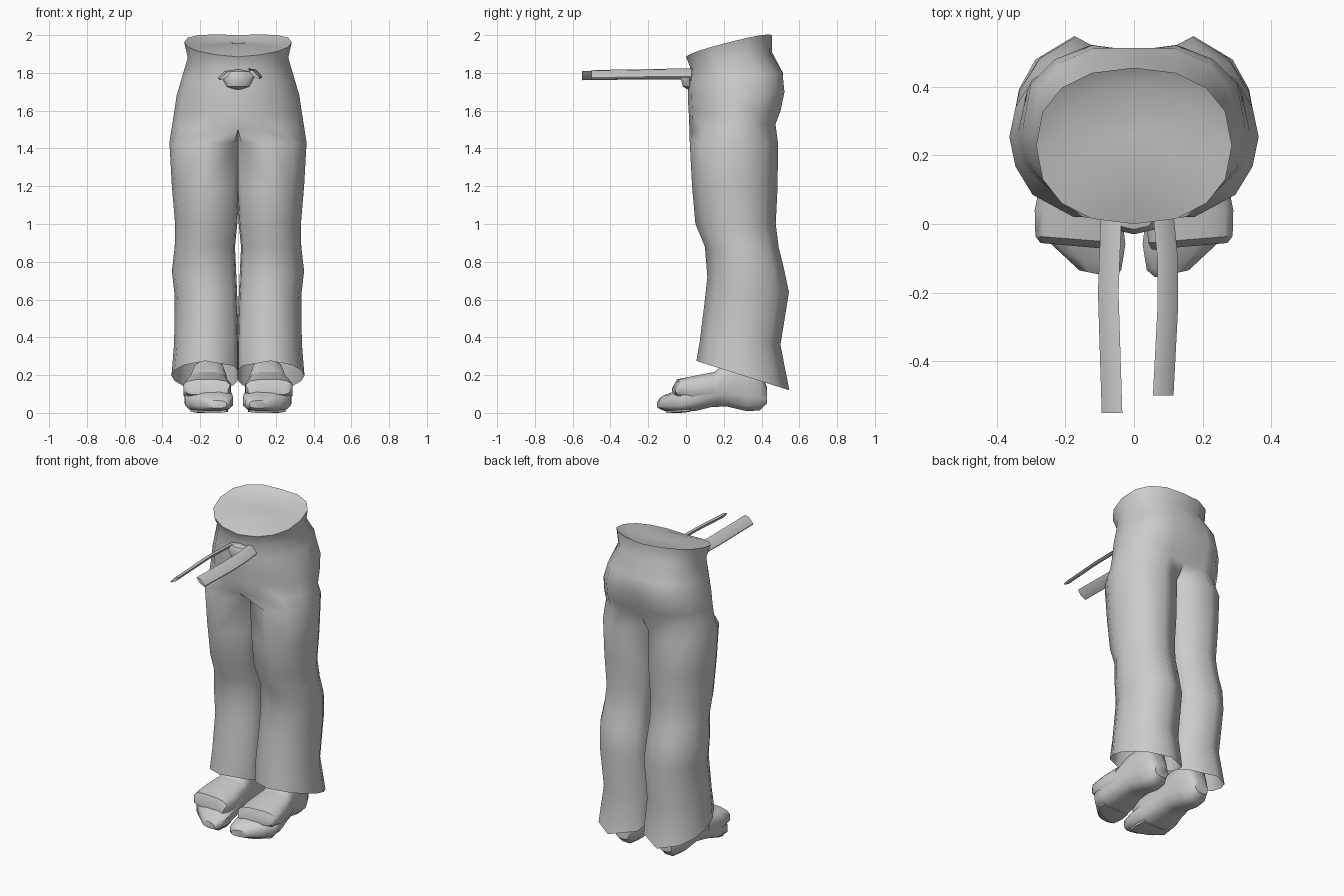
import bpy, bmesh
from math import sin, cos, radians, pi

if "Cube" in bpy.data.objects:
    bpy.data.objects.remove(bpy.data.objects["Cube"])


def power(v, p):
    return (abs(v) ** p) * (1 if v >= 0 else -1)


def finish(bm, name, mirror=True, angle=45):
    if mirror:
        bmesh.ops.mirror(bm, geom=bm.verts[:] + bm.edges[:] + bm.faces[:],
                         axis='X', merge_dist=0.001)
    bmesh.ops.recalc_face_normals(bm, faces=bm.faces[:])
    me = bpy.data.meshes.new(name)
    bm.to_mesh(me)
    bm.free()
    ob = bpy.data.objects.new(name, me)
    bpy.context.collection.objects.link(ob)
    bpy.ops.object.select_all(action='DESELECT')
    ob.select_set(True)
    bpy.context.view_layer.objects.active = ob
    bpy.ops.object.shade_smooth_by_angle(angle=radians(angle))
    return ob


def bridge(bm, a, b, closed=True):
    n = len(a)
    for i in range(n if closed else n - 1):
        j = (i + 1) % n
        bm.faces.new((a[i], a[j], b[j], b[i]))


# Trousers: half hip rings flow into full leg rings, then mirrored
def hip_ring(bm, zf, zb, hx, yf, yb, cleft, p, full, lift=0):
    ring = []
    for i in range(9):
        a = -pi / 2 + pi * i / 8
        x = 0 if i in (0, 8) else hx * power(cos(a), p)
        s = sin(a)
        # full: fuller cheeks at the back of the hips
        t = 0.5 + 0.5 * power(s, full if s > 0 else p)
        y = yf + (yb - yf) * t - (cleft if i == 8 else 0)
        ring.append(bm.verts.new((x, y, zf + (zb - zf) * t + lift * cos(a))))
    return ring


def leg_ring(bm, zf, zb, xi, xo, yf, yb):
    angles = [-140, -90, -48, -24, 0, 24, 48, 90, 140, 160, 180, 200]
    ring = []
    for d in angles:
        a = radians(d)
        outer = abs(d) < 90
        x = (xi + xo) / 2 + (xo - xi) / 2 * power(cos(a), 1.12 if outer else .65)
        t = 0.5 + 0.5 * power(sin(a), 1.1 if outer else .9)
        ring.append(bm.verts.new((x, yf + (yb - yf) * t, zf + (zb - zf) * t)))
    return ring


hips = [(1.885, 2.00, .285, .0, .455, 0, .88, .85, .02),
        (1.83, 1.91, .266, .022, .455, 0, .9, .85, .01),
        (1.75, 1.80, .297, .01, .525, .012, .95, .7), (1.66, 1.70, .325, .01, .535, .03, 1, .68),
        (1.58, 1.60, .338, .015, .515, .045, 1.05, .75), (1.50, 1.53, .350, .018, .49, .035, 1.08, .9)]
legs = [(1.43, 1.43, -.012, .363, .02, .487), (1.2, 1.2, -.008, .35, .032, .485),
        (1.0, 1.0, .004, .333, .05, .475), (.88, .88, .016, .335, .10, .49),
        (.72, .78, .010, .350, .113, .515), (.60, .64, .004, .335, .10, .545),
        (.38, .36, -.003, .338, .073, .50), (.275, .12, -.004, .352, .055, .547)]
bm = bmesh.new()
rings = [hip_ring(bm, *h) for h in hips]
for a, b in zip(rings, rings[1:]):
    bridge(bm, a, b, False)
front, back = rings[-1][0].co, rings[-1][8].co
under = [bm.verts.new((0, back.y + (front.y - back.y) * t, 1.51 - .03 * sin(pi * t)))
         for t in (.25, .5, .75)]
prev = rings[-1] + under
for l in legs:
    ring = leg_ring(bm, *l)
    bridge(bm, prev, ring)
    prev = ring
# Softly domed surface closing the waist
dome = hip_ring(bm, 1.92, 1.965, .2, .08, .40, 0, .95, .95)
bridge(bm, rings[0], dome, False)
mid = bm.verts.new((0, .26, 1.958))
for a, b in zip(dome, dome[1:]):
    bm.faces.new((a, b, mid))
finish(bm, "trousers", angle=65)


# Feet and straps: superellipse sections lofted along y
def loft_y(name, sections, p, n=12):
    bm = bmesh.new()
    prev = None
    for y, xi, xo, zb, zt, lean in sections:
        ring = []
        for i in range(n):
            a = 2 * pi * (i + .5) / n
            u, v = power(cos(a), p), power(sin(a), p)
            z = (zb + zt) / 2 + (zt - zb) / 2 * v
            ring.append(bm.verts.new(((xi + xo) / 2 + (xo - xi) / 2 * u,
                                      y + lean * u, z)))
        if prev:
            bridge(bm, prev, ring)
        else:
            bm.faces.new(ring)
        prev = ring
    bm.faces.new(prev)
    finish(bm, name)


loft_y("feet", [(-.145, .06, .16, .025, .065, .01), (-.105, .035, .225, .01, .095, .03),
                (-.04, .022, .285, .005, .12, .02), (.05, .035, .285, .008, .16, 0),
                (.14, .05, .27, .03, .21, 0), (.22, .06, .25, .03, .28, 0),
                (.32, .065, .24, .006, .29, 0), (.39, .08, .225, .01, .25, 0),
                (.43, .105, .20, .05, .13, 0)], .7)
loft_y("sandal_straps", [(-.065, .05, .275, .095, .135, .01), (-.045, .038, .29, .08, .178, .01),
                         (.04, .034, .292, .05, .197, 0), (.15, .053, .27, .06, .218, 0)], .65)
loft_y("soles", [(-.09, .06, .20, 0, .03, .02), (-.03, .05, .255, 0, .03, .01),
                 (.02, .06, .25, .005, .03, 0)], .5, 8)


# Drawstrings: tilted flat ribbons reaching forward
def drawstring(name, side, path):
    bm = bmesh.new()
    prev = None
    section = [(-.030, .022), (-.004, .018), (.030, -.018), (.026, -.026), (-.008, -.008)]
    for x, y, z in path:
        ring = [bm.verts.new((x + side * u, y, z + w)) for u, w in section]
        if prev:
            bridge(bm, prev, ring)
        else:
            bm.faces.new(ring)
        prev = ring
    bm.faces.new(prev)
    finish(bm, name, False, 55)


drawstring("drawstring_left", -1, [(-.066, .03, 1.79), (-.075, -.2, 1.792), (-.064, -.55, 1.787)])
drawstring("drawstring_right", 1, [(.085, .03, 1.80), (.098, -.1, 1.80), (.098, -.25, 1.797),
                                   (.085, -.50, 1.793)])

# Knot at the waist
bm = bmesh.new()
bmesh.ops.create_uvsphere(bm, u_segments=8, v_segments=4, radius=1)
for v in bm.verts:
    v.co = (v.co.x * .085, .018 + v.co.y * .048, 1.775 + v.co.z * (.045 if v.co.z > 0 else .068))
finish(bm, "waist_knot", False, 40)
